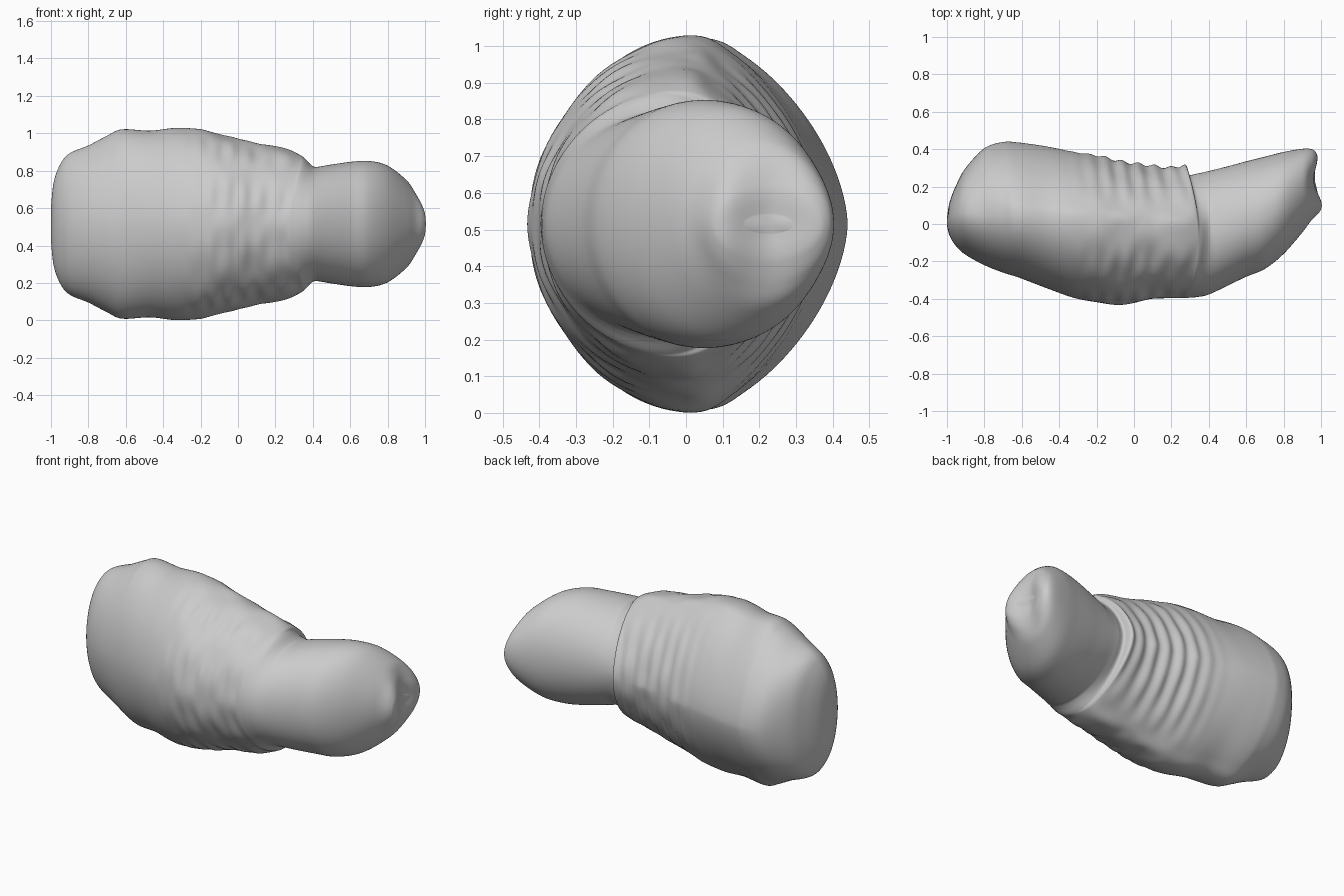
import bpy, bmesh, math

if "Cube" in bpy.data.objects:
    bpy.data.objects.remove(bpy.data.objects["Cube"])

ZC = 0.515
# stations along the length: x, front y, back y, half height
ROWS = [
    (-1.0, -0.01, 0.035, 0.09), (-0.985, -0.065, 0.12, 0.225), (-0.95, -0.12, 0.21, 0.32),
    (-0.9, -0.165, 0.3, 0.378), (-0.8, -0.22, 0.405, 0.42), (-0.7, -0.26, 0.438, 0.472),
    (-0.62, -0.285, 0.436, 0.506), (-0.47, -0.342, 0.415, 0.499), (-0.33, -0.392, 0.387, 0.514),
    (-0.2, -0.42, 0.365, 0.506), (-0.1, -0.43, 0.345, 0.48), (0.0, -0.422, 0.325, 0.457),
    (0.1, -0.402, 0.31, 0.431), (0.2, -0.393, 0.305, 0.41), (0.275, -0.395, 0.315, 0.368),
    (0.295, -0.394, 0.265, 0.352), (0.34, -0.39, 0.27, 0.322), (0.4, -0.377, 0.283, 0.305),
    (0.5, -0.33, 0.308, 0.318), (0.6, -0.282, 0.335, 0.332), (0.7, -0.24, 0.36, 0.337),
    (0.8, -0.16, 0.385, 0.312), (0.9, -0.045, 0.402, 0.235), (0.95, 0.025, 0.4, 0.167),
    (0.975, 0.06, 0.38, 0.11), (0.983, 0.09, 0.35, 0.07), (0.983, 0.16, 0.29, 0.025),
]
SUB, SEG = 8, 128


def smooth(a, b, x):
    t = max(0, min(1, (x - a) / (b - a)))
    return t * t * (3 - 2 * t)


def spline(i, t):
    p = [ROWS[max(0, min(len(ROWS) - 1, i + k))] for k in (-1, 0, 1, 2)]
    return [0.5 * (2 * b + (c - a) * t + (2 * a - 5 * b + 4 * c - d) * t * t
                   + (3 * b - a - 3 * c + d) * t ** 3) for a, b, c, d in zip(*p)]


def spow(v, e):
    return math.copysign(abs(v) ** e, v)


def surface_point(row, ang):
    x, yf, yb, h = row
    c, s = math.cos(ang), math.sin(ang)
    # ridge line: the tallest point of each section
    y0 = (yf + yb) / 2
    y0 += (0.02 - y0) * 0.65 * smooth(-1.0, -0.8, x) * smooth(0.4, 0.0, x)
    # body is pointed towards the back, the ends are rounder
    n = 1.9 + 0.15 * smooth(0.2, 0.5, x)
    if c > 0:
        nb = 1.6 + 0.45 * smooth(0.2, 0.45, x) + 0.5 * smooth(-0.6, -0.95, x)
        n += (nb - n) * smooth(0, 0.4, c)
    # skin folds: strongest on the back, faint at the front
    zone = smooth(-0.4, -0.05, x) * smooth(0.3, 0.24, x)
    fold = math.sin(2 * math.pi * (x - 0.04 * s * s) / 0.088)
    amp = 0.009 * smooth(0.3, 1, c) + 0.002 * smooth(0.3, -0.6, c) * (1 + math.cos(9 * ang))
    r = 1 + zone * fold * amp / 0.4
    r += 0.008 * zone * math.cos(11 * ang) * math.sin(23 * x)
    y = y0 + ((yb - y0) if c > 0 else (y0 - yf)) * spow(c, 2 / n) * r
    z = ZC + h * spow(s, 2 / n) * r
    # hood edge sweeps forward towards top and bottom
    x += 0.06 * s * s * math.exp(-((x - 0.285) / 0.1) ** 2)
    # hollow at the narrow end with a lip in front of it
    near = smooth(0.9, 0.97, x) * math.exp(-((z - ZC) / 0.2) ** 2)
    x += near * (0.021 * math.exp(-((y - 0.1) / 0.06) ** 2)
                 - 0.025 * math.exp(-((y - 0.24) / 0.07) ** 2))
    return x, y, z


# soft body lofted along x
bm = bmesh.new()
rows = [spline(i, k / SUB) for i in range(len(ROWS) - 1) for k in range(SUB)] + [ROWS[-1]]
rings = [[bm.verts.new(surface_point(r, 2 * math.pi * j / SEG)) for j in range(SEG)] for r in rows]
for a, b in zip(rings, rings[1:]):
    for j in range(SEG):
        k = (j + 1) % SEG
        bm.faces.new((a[j], a[k], b[k], b[j]))

# close both ends
for ring in (rings[0], rings[-1]):
    mid = bm.verts.new((sum(v.co.x for v in ring) / SEG,
                        sum(v.co.y for v in ring) / SEG, ZC))
    for j in range(SEG):
        bm.faces.new((ring[j], ring[(j + 1) % SEG], mid))
bmesh.ops.recalc_face_normals(bm, faces=bm.faces)
for f in bm.faces:
    f.smooth = True
mesh = bpy.data.meshes.new("soft_body")
bm.to_mesh(mesh)
bm.free()
body = bpy.data.objects.new("soft_body", mesh)
bpy.context.collection.objects.link(body)
